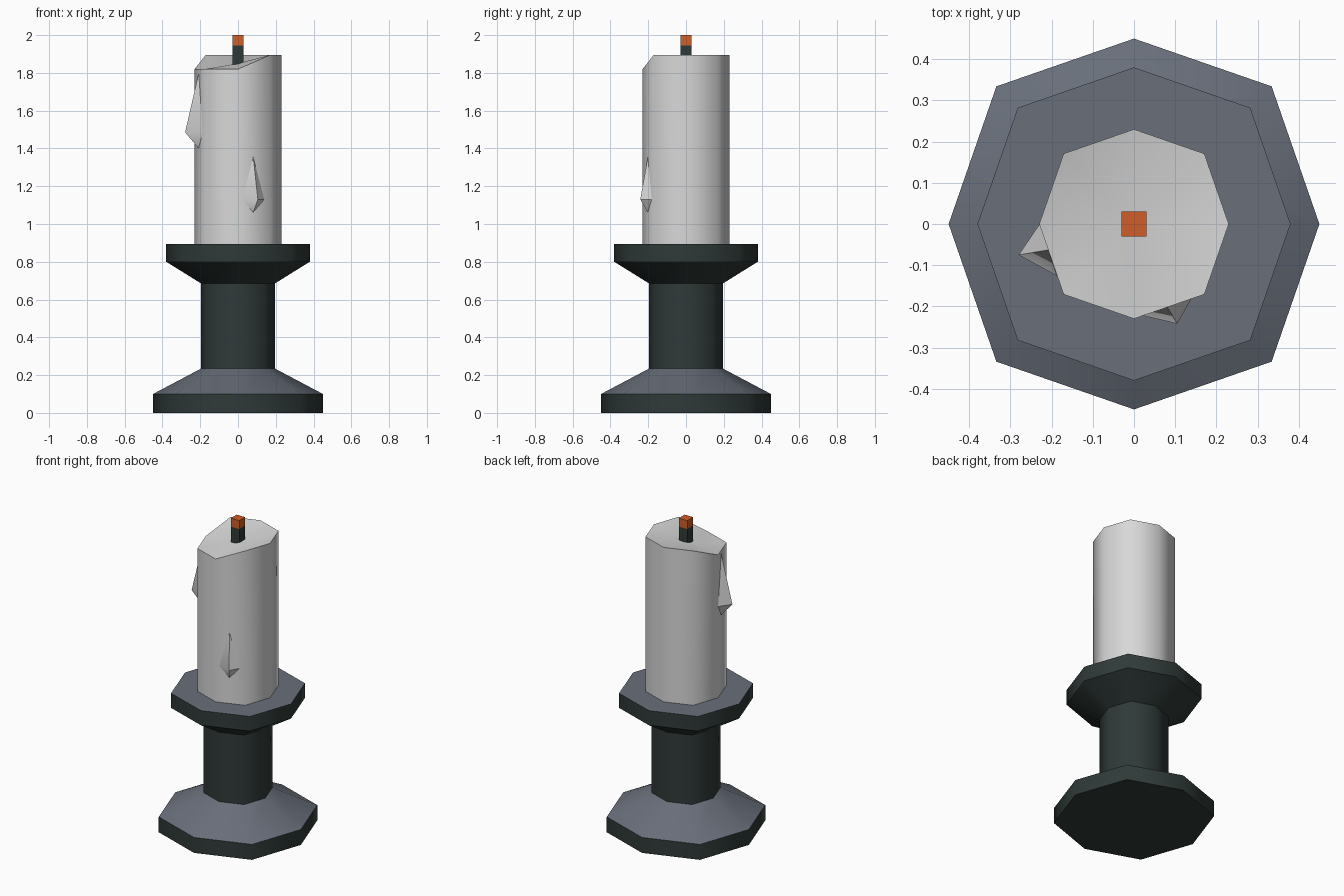
import bpy, bmesh, math

if "Cube" in bpy.data.objects:
    bpy.data.objects.remove(bpy.data.objects["Cube"])


def material(name, rgb):
    m = bpy.data.materials.new(name)
    m.diffuse_color = (*rgb, 1)
    m.use_nodes = True
    m.node_tree.nodes["Principled BSDF"].inputs["Base Color"].default_value = m.diffuse_color
    return m


iron = material("dark iron", (0.028, 0.042, 0.039))
slate = material("slate grey", (0.14, 0.158, 0.195))
wax = material("pale wax", (0.68, 0.69, 0.68))
ember = material("ember orange", (0.62, 0.11, 0.022))


def make(name, verts, faces, mats, angle=54):
    me = bpy.data.meshes.new(name)
    me.from_pydata(verts, [], faces)
    bm = bmesh.new()
    bm.from_mesh(me)
    bmesh.ops.recalc_face_normals(bm, faces=bm.faces)
    bm.to_mesh(me)
    bm.free()
    for m in mats:
        me.materials.append(m)
    ob = bpy.data.objects.new(name, me)
    bpy.context.collection.objects.link(ob)
    bpy.ops.object.select_all(action='DESELECT')
    ob.select_set(True)
    bpy.context.view_layer.objects.active = ob
    if angle:
        bpy.ops.object.shade_smooth_by_angle(angle=math.radians(angle))
    return ob


def octagon(r, z):
    # eight corners, the diagonal ones pushed out a little
    pts = []
    for i in range(8):
        a = i * math.pi / 4
        k = r * (1.05 if i % 2 else 1.0)
        pts.append((k * math.cos(a), k * math.sin(a), z))
    return pts


def side_faces(rings):
    return [(r * 8 + i, r * 8 + (i + 1) % 8, r * 8 + 8 + (i + 1) % 8, r * 8 + 8 + i)
            for r in range(rings - 1) for i in range(8)]


# Candlestick: foot, stem and drip dish from one profile
profile = [(0.45, 0), (0.45, 0.10), (0.195, 0.235), (0.195, 0.685), (0.38, 0.80), (0.38, 0.895)]
verts = [p for r, z in profile for p in octagon(r, z)]
faces = side_faces(len(profile)) + [tuple(range(8)), tuple(range(40, 48))]
holder = make("candlestick", verts, faces, [iron, slate])
for f in holder.data.polygons:
    f.material_index = 1 if f.normal.z > 0.3 else 0

# Candle with a melted, lowered front left rim
bottom = octagon(0.23, 0.89)
top = [(x, y, 1.82 if i in (4, 5, 6) else 1.895)
       for i, (x, y, z) in enumerate(octagon(0.23, 0))]
verts = bottom + top + [(0, 0, 1.85)]
faces = side_faces(2) + [tuple(range(8))] + [(8 + i, 8 + (i + 1) % 8, 16) for i in range(8)]
make("candle", verts, faces, [wax])


# Wax drips: pointed teardrops lying on the candle's sides
def drip(name, left, right, apex, z_top, z_wide, z_low):
    mx, my = (left[0] + right[0]) / 2, (left[1] + right[1]) / 2
    v = [(mx, my, z_top), (*left, z_wide), (*right, z_wide), (mx, my, z_low), (*apex, z_wide)]
    make(name, v, [(0, 1, 4), (0, 4, 2), (3, 4, 1), (3, 2, 4), (0, 2, 3, 1)], [wax], 40)


drip("drip_upper", (-0.229, 0.0), (-0.187, -0.126), (-0.28, -0.075), 1.80, 1.485, 1.40)
drip("drip_lower", (0.02, -0.222), (0.14, -0.18), (0.105, -0.242), 1.36, 1.13, 1.06)


# Wick and its glowing tip
def block(name, h, z0, z1, mat):
    v = [(x, y, z) for z in (z0, z1) for x, y in ((-h, -h), (h, -h), (h, h), (-h, h))]
    f = [(i, (i + 1) % 4, 4 + (i + 1) % 4, 4 + i) for i in range(4)]
    make(name, v, f + [(0, 1, 2, 3), (4, 5, 6, 7)], [mat], 0)


block("wick", 0.03, 1.83, 1.945, iron)
block("wick_tip", 0.03, 1.945, 2.0, ember)
